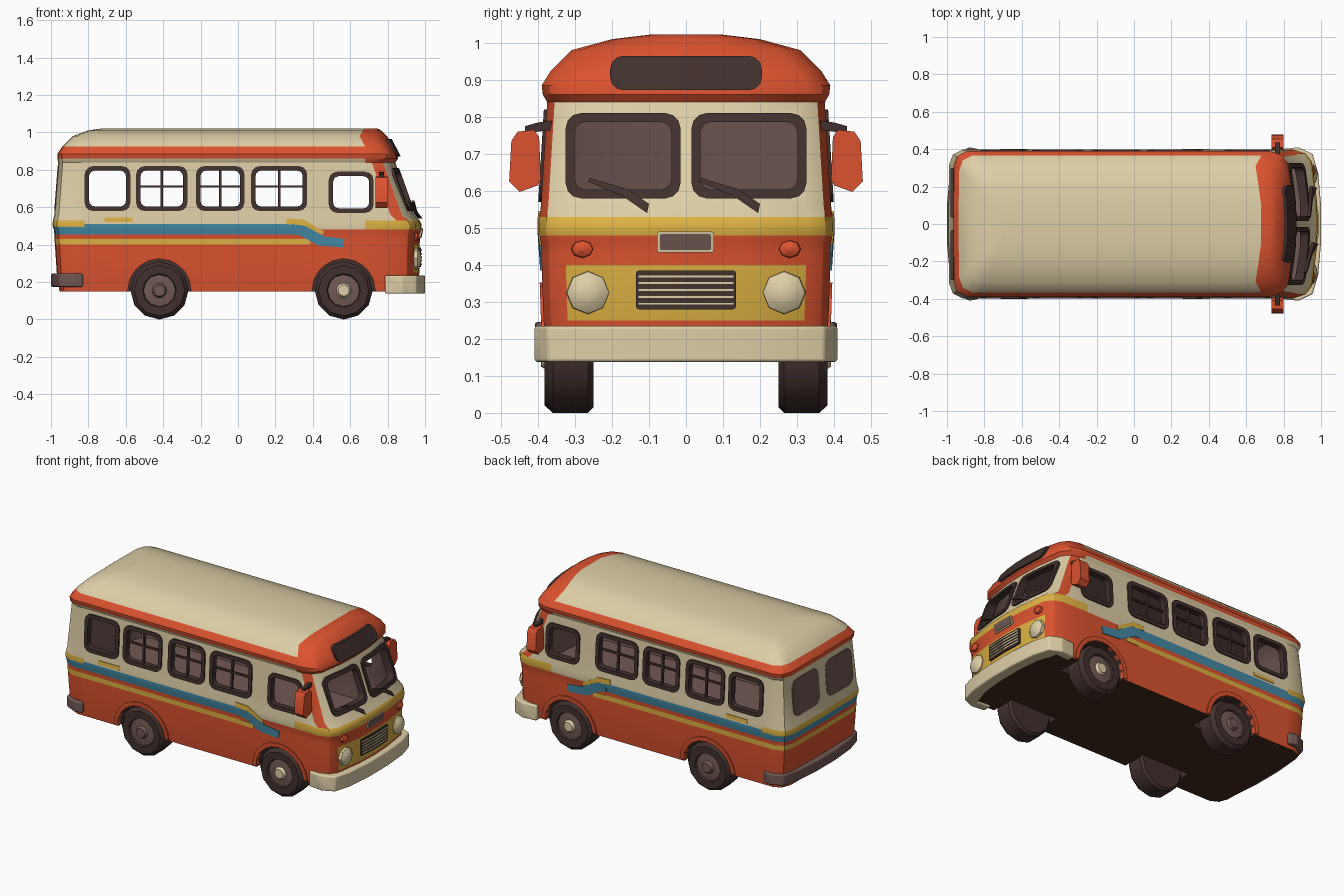
import bpy, bmesh, math

if "Cube" in bpy.data.objects:
    bpy.data.objects.remove(bpy.data.objects["Cube"])

# ---- palette ----
COLOURS = {"cream": (0.73, 0.62, 0.385), "orange_red": (0.71, 0.085, 0.028), "yellow": (0.72, 0.44, 0.055),
           "blue": (0.055, 0.25, 0.37), "dark_brown": (0.052, 0.03, 0.027), "mauve_grey": (0.165, 0.10, 0.09),
           "underside_brown": (0.06, 0.024, 0.012)}
CREAM, RED, YELLOW, BLUE, DARK, MAUVE, UNDER = range(7)
MATS = []
for n, c in COLOURS.items():
    m = bpy.data.materials.new(n)
    m.diffuse_color = (*c, 1)
    m.use_nodes = True
    m.node_tree.nodes["Principled BSDF"].inputs["Base Color"].default_value = m.diffuse_color
    MATS.append(m)

# ---- body profile: z, half width, front x, back x ----
PROFILE = [(0.15, .375, .94, -.95), (0.25, .385, .964, -.965), (0.40, .39, .965, -.975), (0.43, .39, .967, -.977),
           (0.455, .391, .968, -.978), (0.48, .396, .975, -.98), (0.495, .397, .976, -.986), (0.51, .397, .976, -.988),
           (0.53, .396, .966, -.985), (0.56, .392, .935, -.978), (0.84, .375, .835, -.957), (0.86, .387, .85, -.962),
           (0.885, .39, .848, -.962), (0.925, .365, .83, -.935), (0.98, .31, .79, -.88), (1.01, .20, .76, -.80),
           (1.022, .10, .74, -.72)]


def at(z, col):
    for p, q in zip(PROFILE, PROFILE[1:]):
        if z <= q[0]:
            t = (z - p[0]) / (q[0] - p[0])
            return p[col] + t * (q[col] - p[col])
    return PROFILE[-1][col]


def front_x(y, z):
    a, w = abs(y), at(z, 1)
    return at(z, 2) + .006 * max(0, 1 - a / .14) - .025 * max(0, (a - .14) / (w - .205))


def finish(bm, name):
    bmesh.ops.recalc_face_normals(bm, faces=bm.faces)
    me = bpy.data.meshes.new(name)
    bm.to_mesh(me)
    bm.free()
    for m in MATS:
        me.materials.append(m)
    ob = bpy.data.objects.new(name, me)
    bpy.context.collection.objects.link(ob)
    return ob


def slab(name, A, B, fmap, lo, hi, mat, closed=False):
    """Solid strip between two polylines, thickened from lo to hi."""
    bm = bmesh.new()
    V = [[bm.verts.new(fmap(*p, d)) for p, d in ((a, hi), (b, hi), (b, lo), (a, lo))] for a, b in zip(A, B)]
    n = len(V)
    for i in range(n if closed else n - 1):
        p, q = V[i], V[(i + 1) % n]
        for k in range(4):
            bm.faces.new((p[k], q[k], q[(k + 1) % 4], p[(k + 1) % 4]))
    if not closed:
        bm.faces.new(V[0])
        bm.faces.new(V[-1])
    for f in bm.faces:
        f.material_index = mat
    return finish(bm, name)


def lathe(name, prof, fmap, n=12):
    """Profile rows: radius, height, colour of the band that starts there."""
    bm = bmesh.new()
    R = [[bm.verts.new(fmap(r * math.cos(math.tau * i / n), r * math.sin(math.tau * i / n), h))
          for i in range(n)] for r, h, _ in prof]
    for k in range(len(R) - 1):
        for i in range(n):
            j = (i + 1) % n
            bm.faces.new((R[k][i], R[k][j], R[k + 1][j], R[k + 1][i])).material_index = prof[k][2]
    bm.faces.new(R[0]).material_index = prof[0][2]
    bm.faces.new(R[-1]).material_index = prof[-1][2]
    return finish(bm, name)


def rrect(u0, u1, v0, v1, r):
    arc = [(r - r * math.cos(a), r - r * math.sin(a)) for a in (0, math.pi / 6, math.pi / 3, math.pi / 2)]
    top = [(u0 + a, v1 - b) for a, b in arc]
    top += [(u0 + r + (u1 - u0 - 2 * r) * t / 4, v1) for t in (1, 2, 3)]
    top += [(u1 - a, v1 - b) for a, b in reversed(arc)]
    return top, [(u, v0 + v1 - v) for u, v in top]


def loop(*a):
    t, b = rrect(*a)
    return t + b[::-1]


def side(s):
    return lambda u, v, d: (u, s * (at(v, 1) + d), v)


def front(u, v, d):
    return (front_x(u, v) + d, u, v)


def rear(u, v, d):
    return (at(v, 3) - d, u, v)


def ring(z, inset=0):
    w, f, b = at(z, 1) - inset, at(z, 2) - inset, at(z, 3) + inset
    k = min(1, w / .3)
    h = [(f + .006, 0), (f, min(.14, w * .45)), (f - .025 * k, w - .065 * k), (f - .06 * k, w - .02 * k),
         (f - .12 * k, w), (min(.68, f - .14 * k), w), (.3, w), (max(-.82, b + .1 * k), w),
         (b + .07 * k, w), (b + .02 * k, w - .025 * k), (b, w - .08 * k), (b - .004, 0)]
    return [(x, y, z) for x, y in h] + [(x, -y, z) for x, y in h[-2:0:-1]]


def paint(z, j):
    if z > .925: return RED if j < 5 else CREAM
    if z > .86: return RED
    if z > .84: return RED if j < 5 else CREAM
    if z > .53: return RED if j == 3 else CREAM
    if z > .48:
        if j <= 4: return YELLOW
        if j == 5: return CREAM
        if j >= 7 and z > .495: return YELLOW
        return BLUE if z < .51 else CREAM
    if z > .455: return BLUE if j >= 6 else RED
    if z > .43: return RED
    if z > .40: return YELLOW if j >= 6 else RED
    return YELLOW if z > .25 and j < 2 else RED


def hull(name, zs, inset, colour, base, cap):
    bm = bmesh.new()
    R = [[bm.verts.new(p) for p in ring(z, inset)] for z in zs]
    for r, (za, zb) in enumerate(zip(zs, zs[1:])):
        for k in range(22):
            n = (k + 1) % 22
            f = bm.faces.new((R[r][k], R[r][n], R[r + 1][n], R[r + 1][k]))
            f.material_index = colour((za + zb) / 2, k if k < 11 else 21 - k)
    for row, fn in ((R[0], base), (R[-1], cap)):
        for i in range(11):
            ids = dict.fromkeys((i, i + 1, (21 - i) % 22, (22 - i) % 22))
            bm.faces.new([row[q] for q in ids]).material_index = fn(i)
    bmesh.ops.triangulate(bm, faces=bm.faces)
    return finish(bm, name)


# ---- body shell with real openings ----
body = hull("bus_body", [p[0] for p in PROFILE], 0, paint, lambda i: UNDER, lambda i: RED if i < 5 else CREAM)
cutters = [hull("cabin_cutter", [.36, .53, .56, .84, .92, .955], .035,
                lambda z, j: MAUVE, lambda i: MAUVE, lambda i: MAUVE)]
WINDOWS = [(-.82, -.575, .58, .82), (-.545, -.27, .58, .82), (-.225, .035, .58, .82),
           (.07, .37, .58, .82), (.485, .725, .57, .79)]
PANES = [(-.325, -.015, .58, .81), (.015, .325, .58, .81)]
E = .02
for u0, u1, v0, v1 in WINDOWS:
    cutters.append(slab("side_window_cutter", *rrect(u0 + E, u1 - E, v0 + E, v1 - E, .035),
                        lambda u, v, d: (u, d, v), -.6, .6, DARK))
for u0, u1, v0, v1 in PANES:
    cutters.append(slab("windscreen_cutter", *rrect(u0 + E, u1 - E, v0 + E, v1 - E, .03),
                        lambda u, v, d: (d, u, v), .7, 1.1, DARK))
AXLES = (("rear", -.42, MAUVE), ("front", .565, CREAM))
for _, cx, _c in AXLES:
    for s in (-1, 1):
        cutters.append(lathe("arch_cutter", [(.17, .22, DARK), (.17, .5, DARK)],
                             lambda a, b, h: (cx + a, s * h, .155 + b), 16))
bpy.context.view_layer.objects.active = body
for c in cutters:
    m = body.modifiers.new("cut", 'BOOLEAN')
    m.operation, m.solver, m.object = 'DIFFERENCE', 'EXACT', c
    bpy.ops.object.modifier_apply(modifier=m.name)
    bpy.data.objects.remove(c)

# ---- side details on both sides ----
for s, tag in ((-1, "right"), (1, "left")):
    M = side(s)
    for i, (u0, u1, v0, v1) in enumerate(WINDOWS):
        slab(f"{tag}_window_frame", loop(u0, u1, v0, v1, .045), loop(u0 + .024, u1 - .024, v0 + .024, v1 - .024, .03),
             M, -.03, .008, DARK, True)
        if i in (1, 2, 3):
            c = (u0 + u1) / 2
            slab(f"{tag}_window_post", [(c - .006, v1 - .02), (c + .006, v1 - .02)],
                 [(c - .006, v0 + .02), (c + .006, v0 + .02)], M, -.02, -.005, DARK)
            slab(f"{tag}_window_bar", [(u0 + .02, .716), (u1 - .02, .716)], [(u0 + .02, .706), (u1 - .02, .706)],
                 M, -.02, -.005, DARK)
    slab(f"{tag}_blue_sweep", [(.29, .51), (.36, .50), (.46, .445), (.57, .43)],
         [(.29, .455), (.33, .45), (.43, .395), (.56, .385)], M, -.003, .005, BLUE)
    slab(f"{tag}_yellow_sweep", [(.26, .54), (.35, .535), (.46, .47)], [(.26, .51), (.35, .503), (.45, .452)],
         M, -.003, .005, YELLOW)
    slab(f"{tag}_yellow_stripe_end", [(.295, .43), (.38, .43)], [(.295, .40), (.39, .40)], M, -.003, .003, YELLOW)
    slab(f"{tag}_yellow_dash", [(-.715, .545), (-.565, .545)], [(-.715, .522), (-.565, .522)], M, -.003, .004, YELLOW)
    # wheels and arches
    for pos, cx, cap in AXLES:
        arcs = [[(cx + r * math.cos(math.pi * t / 10), .157 + r * math.sin(math.pi * t / 10)) for t in range(11)]
                for r in (.195, .168)]
        slab(f"{pos}_{tag}_arch_lip", *arcs, M, -.02, .007, RED)
        lathe(f"{pos}_{tag}_wheel", [(.14, .25, DARK), (.155, .265, DARK), (.155, .36, DARK), (.135, .382, DARK),
                                     (.09, .382, DARK), (.085, .37, MAUVE), (.04, .375, cap), (.03, .392, cap)],
              lambda a, b, h: (cx + a, s * h, .155 + b))
    # door mirror and its arm
    slab(f"{tag}_mirror", [(.397, .745), (.41, .765), (.455, .76), (.472, .735)],
         [(.392, .63), (.40, .615), (.45, .597), (.478, .625)], lambda u, v, d: (d, s * u, v), .735, .80, RED)
    slab(f"{tag}_mirror_arm", [(.36, .79), (.40, .785), (.435, .775)], [(.36, .765), (.40, .76), (.435, .752)],
         lambda u, v, d: (d, s * u, v), .755, .78, DARK)
    # headlight and indicator
    lathe(f"{tag}_headlight", [(.06, -.02, CREAM), (.057, .012, CREAM), (.035, .028, CREAM), (.01, .033, CREAM)],
          lambda a, b, h: (front_x(.265, .325) + h, s * .265 + a, .325 + b), 8)
    lathe(f"{tag}_indicator", [(.032, -.01, RED), (.028, .012, RED), (.008, .022, RED)],
          lambda a, b, h: (front_x(.28, .443) + h, s * .28 + a, .443 + b * .8), 8)

# ---- windscreen, wipers ----
for u0, u1, v0, v1 in PANES:
    slab("windscreen_frame", loop(u0, u1, v0, v1, .04), loop(u0 + .024, u1 - .024, v0 + .024, v1 - .024, .028),
         front, -.03, .01, DARK, True)
for u in (-.10, .20):
    slab("wiper", [(u, .565), (u - .06, .605), (u - .16, .635)], [(u - .005, .54), (u - .07, .585), (u - .165, .625)],
         front, .015, .03, DARK)

# ---- nose: grille, plate, route sign ----
slab("grille", *rrect(-.135, .135, .28, .385, .008), front, -.01, .008, DARK)
for i in range(5):
    z = .291 + i * .0185
    slab("grille_slat", *rrect(-.13, .13, z, z + .008, .003), front, 0, .013, CREAM)
slab("plate_border", *rrect(-.078, .075, .433, .49, .006), front, -.005, .006, CREAM)
slab("plate", *rrect(-.07, .067, .44, .483, .004), front, 0, .009, MAUVE)
slab("route_sign", *rrect(-.205, .205, .872, .965, .035), front, -.012, .015, DARK)

# ---- rear windows ----
for u in (-.30, .035):
    slab("rear_window", *rrect(u, u + .265, .59, .82, .05), rear, -.01, .006, MAUVE)

# ---- bumpers ----
for name, k, x0, z0, z1, mat in (("front_bumper", 1, .785, .138, .235, CREAM),
                                 ("rear_bumper", -1, .83, .175, .245, MAUVE)):
    half = [(x0, .40), (.88, .41), (.955, .375), (.985, .27), (1.0, .10)]
    path = half + [(x, -y) for x, y in half[::-1]]
    A = [(k * x, y) for x, y in path]
    B = [(k * (x - .07 if abs(y) < .39 else x), y * .86) for x, y in path]
    ob = slab(name, A, B, lambda u, v, d: (u, v, d), z0, z1, mat)
    b = ob.modifiers.new("soft_edge", 'BEVEL')
    b.width, b.segments = .02, 3

# ---- smooth shading with crisp edges ----
bpy.ops.object.select_all(action='DESELECT')
for ob in bpy.context.scene.objects:
    ob.select_set(True)
bpy.ops.object.shade_smooth_by_angle(angle=math.radians(32))
